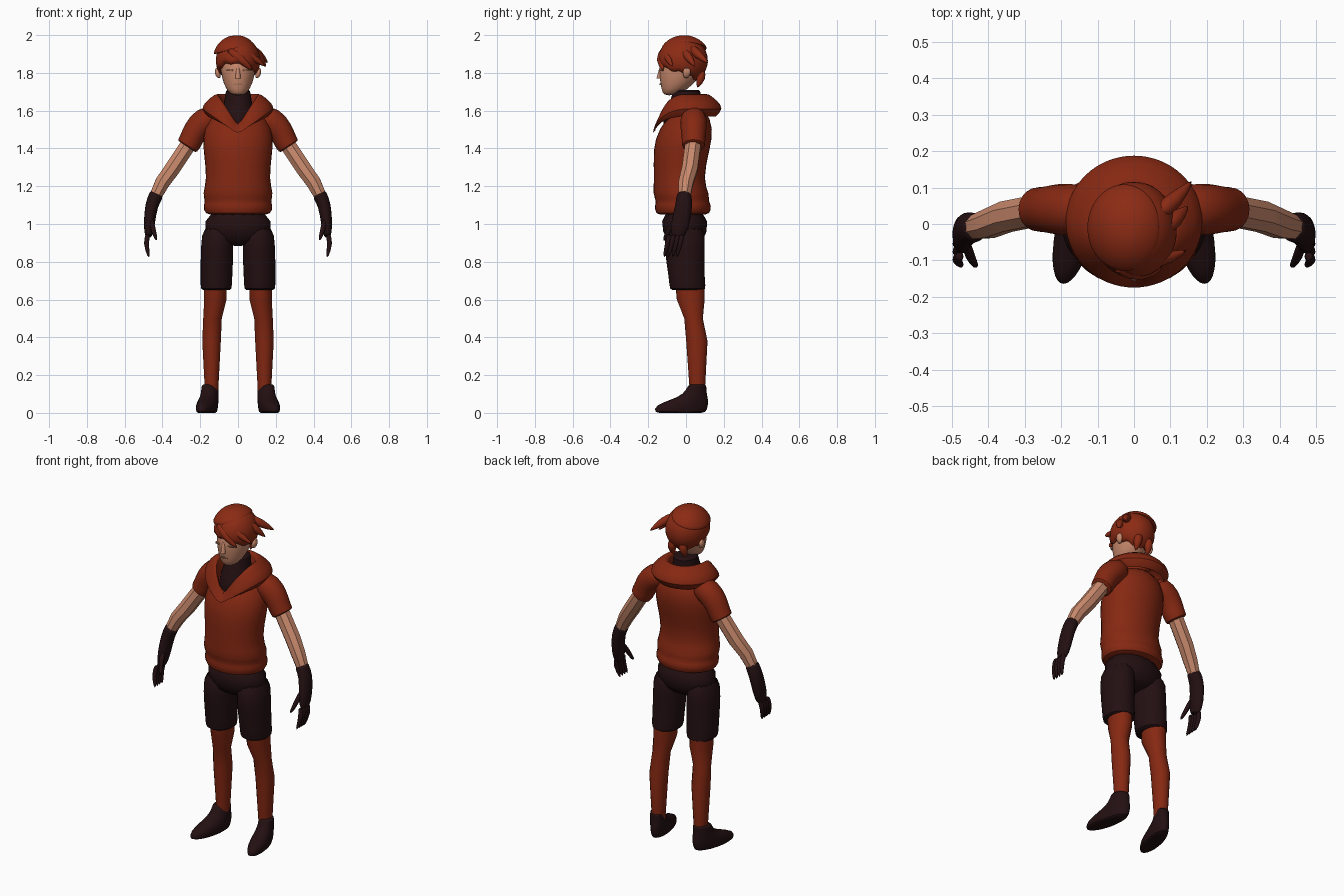
import bpy
import bmesh
from math import sin, cos, pi, acos, radians
from mathutils import Vector

default_cube = bpy.data.objects.get("Cube")
if default_cube:
    bpy.data.objects.remove(default_cube, do_unlink=True)

def make_material(name, red, green, blue):
    mat = bpy.data.materials.new(name)
    mat.use_nodes = True
    colour = (red, green, blue, 1)
    mat.diffuse_color = colour
    mat.node_tree.nodes["Principled BSDF"].inputs["Base Color"].default_value = colour
    return mat

RED = make_material("rust red cloth", red=.235, green=.021, blue=.006)
HAIR = make_material("red hair", red=.26, green=.024, blue=.007)
SKIN = make_material("skin", red=.58, green=.25, blue=.15)
SHADE = make_material("dull skin", red=.36, green=.16, blue=.1)
DARK = make_material("dark brown cloth", red=.017, green=.005, blue=.006)

def build(name, rings, mat, mirror=False, smooth=True, caps=True):
    """Bridge a list of equal rings into one skin."""
    bm = bmesh.new()
    loops = [[bm.verts.new(point) for point in ring] for ring in rings]
    count = len(loops[0])
    for low, high in zip(loops, loops[1:]):
        for i in range(count):
            j = (i + 1) % count
            bm.faces.new((low[i], low[j], high[j], high[i]))
    if caps:
        bm.faces.new(loops[0])
        bm.faces.new(loops[-1])
    bmesh.ops.recalc_face_normals(bm, faces=bm.faces[:])
    mesh = bpy.data.meshes.new(name)
    bm.to_mesh(mesh)
    bm.free()
    mesh.materials.append(mat)
    obj = bpy.data.objects.new(name, mesh)
    bpy.context.collection.objects.link(obj)
    bpy.ops.object.select_all(action='DESELECT')
    obj.select_set(True)
    bpy.context.view_layer.objects.active = obj
    bpy.ops.object.shade_smooth_by_angle(angle=radians(75 if smooth else 35))
    if mirror:
        obj.modifiers.new("Mirror", 'MIRROR').use_mirror_merge = False
    if smooth:
        subdivision = obj.modifiers.new("Subdivision", 'SUBSURF')
        subdivision.levels = subdivision.render_levels = 1

def level(z, width, front, back, x=0, sides=16):
    """A level oval ring; width is measured from its centre."""
    angles = [2 * pi * (i + .5) / sides for i in range(sides)]
    middle, depth = (front + back) / 2, (back - front) / 2
    return [Vector((x + width * cos(a), middle + depth * sin(a), z)) for a in angles]

def fold(ring):
    """A smaller copy of a ring, to turn an open end inward."""
    centre = sum(ring, Vector()) / len(ring)
    return [centre.lerp(point, .75) for point in ring]

def tube(path, radii, spread=0, sides=10):
    """Rings square to a path; spread deepens them toward its end."""
    points = [Vector(p) for p in path]
    last = len(points) - 1
    angles = [2 * pi * (k + .5) / sides for k in range(sides)]
    rings = []
    for i, (point, radius) in enumerate(zip(points, radii)):
        along = (points[min(i + 1, last)] - points[max(i - 1, 0)]).normalized()
        deep = Vector((0, 1, 0))
        deep = (deep - along * deep.dot(along)).normalized()
        across = deep.cross(along)
        depth = radius * (1 + spread * i / last)
        rings.append([point + across * radius * cos(a) + deep * depth * sin(a) for a in angles])
    return rings

# Hooded top: gathered hem, waist, chest and shoulders
hem = level(z=1.05, width=.18, front=-.165, back=.13)
build("hoodie_body", [
    fold(hem), hem, level(z=1.1, width=.19, front=-.17, back=.14),
    level(z=1.12, width=.175, front=-.16, back=.12), level(z=1.16, width=.195, front=-.18, back=.13),
    level(z=1.23, width=.165, front=-.17, back=.09), level(z=1.4, width=.19, front=-.18, back=.13),
    level(z=1.5, width=.19, front=-.15, back=.15), level(z=1.62, width=.12, front=-.06, back=.11)], RED)

# Short sleeves
sleeve = tube(
    path=[(.1, .04, 1.58), (.18, .04, 1.55), (.23, .04, 1.49), (.25, .04, 1.44), (.27, .04, 1.41)],
    radii=[.06, .08, .07, .065, .066])
build("sleeve", sleeve + [fold(sleeve[-1])], RED, mirror=True)

# Folded hood around the neck, dipping to a point in front
def hood_ring(width, top, sides=32):
    ring = []
    front, point_height = -.1 - .4 * width, 1.57 - width / 2
    for i in range(sides):
        t = 2 * pi * i / sides
        y = (front + width) / 2 - (width - front) / 2 * cos(t)
        dip = 1 - abs(sin(t)) if cos(t) > 0 else 0
        ring.append(Vector((width * sin(t), y, top + dip * (point_height - top))))
    return ring

build("hood", [
    hood_ring(width=.08, top=1.6), hood_ring(width=.1, top=1.69), hood_ring(width=.12, top=1.69),
    hood_ring(width=.17, top=1.65), hood_ring(width=.2, top=1.61), hood_ring(width=.16, top=1.57)],
    RED, caps=False)

# Dark undershirt with a high collar
collar = level(z=1.71, width=.068, front=-.07, back=.08)
build("undershirt", [
    level(z=1.45, width=.07, front=-.12, back=.05), level(z=1.55, width=.1, front=-.13, back=.07),
    level(z=1.66, width=.07, front=-.08, back=.08), collar, fold(collar)], DARK)

# Shorts
build("shorts_seat", [
    level(z=1.08, width=.18, front=-.14, back=.12), level(z=.95, width=.19, front=-.13, back=.12),
    level(z=.88, width=.12, front=-.08, back=.07)], DARK)
opening = level(z=.65, width=.085, front=-.09, back=.11, x=.115)
build("shorts_leg", [
    level(z=1, width=.08, front=-.12, back=.11, x=.11), level(z=.88, width=.09, front=-.12, back=.1, x=.11),
    level(z=.7, width=.085, front=-.09, back=.1, x=.115), opening, fold(opening)], DARK, mirror=True)

# Legs
build("leg", [
    level(z=.7, width=.06, front=-.06, back=.1, x=.12), level(z=.6, width=.06, front=-.05, back=.1, x=.12),
    level(z=.5, width=.05, front=-.01, back=.09, x=.135), level(z=.38, width=.05, front=0, back=.115, x=.14),
    level(z=.1, width=.035, front=.02, back=.1, x=.14)], RED, mirror=True, smooth=False)

# Shoes, with the toes turned outward
ankle = level(z=.15, width=.045, front=.01, back=.11, x=.16)
sole = level(z=0, width=.05, front=-.17, back=.11, x=.16)
shoe = [
    fold(ankle), ankle, level(z=.1, width=.045, front=-.01, back=.11, x=.16),
    level(z=.07, width=.05, front=-.08, back=.12, x=.16),
    level(z=.04, width=.055, front=-.17, back=.12, x=.16), sole, fold(sole)]
for ring in shoe:
    for point in ring:
        point.x -= point.y / 5
build("shoe", shoe, DARK, mirror=True)

# Bare arms
build("arm", tube(
    path=[(.25, .04, 1.44), (.35, .02, 1.29), (.4, 0, 1.22), (.44, -.01, 1.14)],
    radii=[.045, .045, .042, .034], sides=8), SKIN, mirror=True, smooth=False)

# Gloves: cuff and palm, then fingers and thumb
glove = tube(
    path=[(.43, -.01, 1.16), (.46, -.01, 1.1), (.47, -.03, 1), (.475, -.05, .92)],
    radii=[.042, .036, .032, .02], spread=1)
build("glove", [fold(glove[0])] + glove, DARK, mirror=True)
digits = {"thumb": [(.46, -.05, 1.03), (.45, -.09, .97), (.43, -.12, .91)]}
for i, finger in enumerate(("little", "ring", "middle", "index")):
    y = -.02 - i / 45
    digits[finger + "_finger"] = [(.475, y, .95), (.49, y - .01, .9), (.47, y - .03, .82)]
for name, path in digits.items():
    build(name, tube(path, radii=[.015, .015, .008]), DARK, mirror=True)

# Head and face
build("head", [
    level(z=1.68, width=.03, front=-.12, back=-.06), level(z=1.71, width=.065, front=-.13, back=.01),
    level(z=1.78, width=.09, front=-.145, back=.08), level(z=1.86, width=.1, front=-.145, back=.1),
    level(z=1.94, width=.07, front=-.09, back=.08)], SKIN)
build("nose", [
    level(z=1.77, width=.014, front=-.157, back=-.12),
    level(z=1.83, width=.01, front=-.14, back=-.12)], SKIN, smooth=False)
build("ear", [
    level(z=1.77, width=.01, front=-.01, back=.01, x=.1), level(z=1.8, width=.016, front=-.02, back=.03, x=.11),
    level(z=1.83, width=.01, front=-.01, back=.02, x=.11)], SKIN, mirror=True)
for name, x, z, front in (("mouth", 0, 1.735, -.14), ("eye", .04, 1.81, -.137)):
    plate = [level(z + rise, width=.02, front=front, back=front + .02, x=x) for rise in (0, .008)]
    build(name, plate, SHADE, mirror=x > 0, smooth=False)

# Hair: shells whose lower edge height follows a rule around the head
def hair_shell(name, centre, radii, edge, sides=36, steps=7):
    centre, radii = Vector(centre), Vector(radii)
    rings = []
    for k in range(1, steps + 1):
        ring = []
        for i in range(sides):
            t = 2 * pi * i / sides
            phi = acos((edge(t) - centre.z) / radii.z) * k / steps
            ring.append(centre + radii * Vector((sin(phi) * sin(t), -sin(phi) * cos(t), cos(phi))))
        rings.append(ring)
    build(name, rings + [fold(rings[-1])], HAIR)

def hairline(t):
    sweep = .03 * sin(t) * max(0, cos(t))
    return 1.8 + .05 * cos(t) - sweep + .01 * cos(9 * t)

hair_shell("hair", (0, -.015, 1.865), (.12, .135, .13), hairline)
hair_shell("hair_crown", (-.01, -.01, 1.87), (.125, .14, .13), lambda t: 1.93 + .035 * sin(t))

# Loose locks: sweeping fringe, side spikes and nape
locks = {
    "fringe_long": [(-.07, -.09, 1.95), (.06, -.11, 1.9), (.15, -.07, 1.83)],
    "fringe_short": [(-.06, -.11, 1.93), (.02, -.14, 1.87), (.08, -.12, 1.81)],
    "side_spike": [(.05, .02, 1.94), (.11, .06, 1.9), (.16, .12, 1.85)],
    "side_flick": [(.07, -.02, 1.92), (.11, .01, 1.89), (.15, .05, 1.83)],
    "nape": [(.03, .08, 1.82), (.04, .08, 1.77), (.04, .06, 1.72)]}
for name, path in locks.items():
    build(name, tube(path, radii=[.022, .03, .003]), HAIR, mirror=name == "nape")
